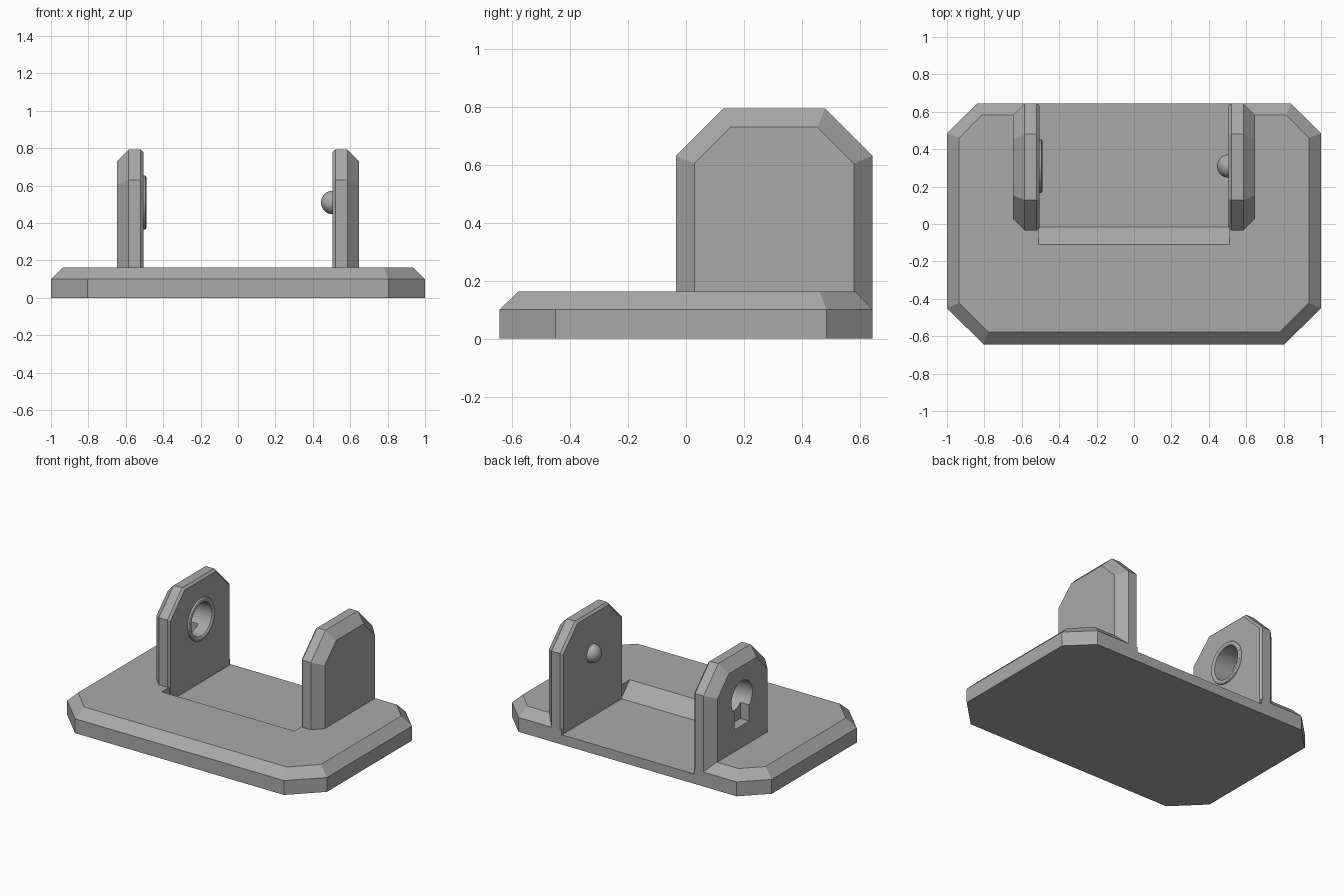
import bpy, bmesh, math
from mathutils import Matrix

old = bpy.data.objects.get("Cube")
if old:
    bpy.data.objects.remove(old, do_unlink=True)

grey = bpy.data.materials.new("plain grey")
grey.use_nodes = True
grey.diffuse_color = (0.4, 0.4, 0.4, 1)
grey.node_tree.nodes["Principled BSDF"].inputs["Base Color"].default_value = (0.4, 0.4, 0.4, 1)


def finish(name, bm):
    bmesh.ops.recalc_face_normals(bm, faces=bm.faces)
    mesh = bpy.data.meshes.new(name)
    bm.to_mesh(mesh)
    bm.free()
    mesh.materials.append(grey)
    obj = bpy.data.objects.new(name, mesh)
    bpy.context.collection.objects.link(obj)
    return obj


def loft(name, loops, closed=False):
    """Skin matching rings of points; cap both ends, or join last to first."""
    bm = bmesh.new()
    rings = [[bm.verts.new(p) for p in loop] for loop in loops]
    n = len(rings[0])
    pairs = list(zip(rings, rings[1:]))
    if closed:
        pairs.append((rings[-1], rings[0]))
    else:
        bm.faces.new(rings[0])
        bm.faces.new(rings[-1])
    for a, b in pairs:
        for i in range(n):
            j = (i + 1) % n
            bm.faces.new((a[i], a[j], b[j], b[i]))
    return finish(name, bm)


def cut(obj, cutter):
    cutter.hide_render = True
    mod = obj.modifiers.new("cut", "BOOLEAN")
    mod.operation = "DIFFERENCE"
    mod.solver = "EXACT"
    mod.object = cutter
    with bpy.context.temp_override(object=obj, active_object=obj, selected_objects=[obj]):
        bpy.ops.object.modifier_apply(modifier=mod.name)
    bpy.data.objects.remove(cutter, do_unlink=True)


def smooth(obj):
    bpy.ops.object.select_all(action="DESELECT")
    obj.select_set(True)
    bpy.context.view_layer.objects.active = obj
    bpy.ops.object.shade_smooth_by_angle(angle=math.radians(30))


# Base plate: eight-sided slab with a chamfered top edge
def outline(half, z):
    return [(x, y, z) for x, y in half] + [(-x, y, z) for x, y in reversed(half)]


foot = [(0.805, -0.643), (1, -0.45), (1, 0.485), (0.84, 0.643)]
crown = [(0.78, -0.577), (0.935, -0.423), (0.935, 0.46), (0.813, 0.583)]
base = loft("base_plate", [outline(foot, 0), outline(foot, 0.1), outline(crown, 0.163)])

# Sunken channel between the arms, open at the back with a sloped front
channel = [(-0.11, 0.163), (-0.015, 0.068), (0.8, 0.068), (0.8, 0.25), (-0.197, 0.25)]
cut(base, loft("channel_cutter", [[(x, y, z) for y, z in channel] for x in (-0.51, 0.51)]))

# Upright arms: clipped corners, wide outer chamfer, narrow inner chamfer
Y0, Y1, TOP, CLIP = -0.035, 0.643, 0.793, 0.163
MID, AXLE = 0.31, 0.51


def arm_ring(x, inset):
    slide = inset * math.tan(math.pi / 8)
    a, b = Y0 + inset, Y1 - inset
    shoulder = TOP - CLIP - slide
    k = CLIP + slide
    return [(x, a, 0.04), (x, a, shoulder), (x, Y0 + k, TOP - inset),
            (x, Y1 - k, TOP - inset), (x, b, shoulder), (x, b, 0.04)]


def arm(name, side):
    steps = [(0.505, 0.015), (0.52, 0), (0.585, 0), (0.648, 0.064)]
    return loft(name, [arm_ring(side * x, d) for x, d in steps])


left_arm = arm("left_arm", 1)
right_arm = arm("right_arm", -1)


# Circles around the axle line
def circle(x, r, n=48):
    return [(x, MID + r * math.cos(math.tau * i / n), AXLE + r * math.sin(math.tau * i / n))
            for i in range(n)]


# Keyhole: round hole right through, slot cut only from the outside
HOLE = 0.115
cut(right_arm, loft("hole_cutter", [circle(-0.8, HOLE), circle(-0.4, HOLE)]))
slot = [(MID - 0.08, 0.315), (MID + 0.08, 0.315), (MID + 0.08, AXLE), (MID - 0.08, AXLE)]
cut(right_arm, loft("slot_cutter", [[(x, y, z) for y, z in slot] for x in (-0.8, -0.58)]))
smooth(right_arm)

# Rounded lip around the hole on the inner face
lip = [(-0.53, 0.145), (-0.499, 0.145), (-0.494, 0.142), (-0.49, 0.134),
       (-0.49, 0.127), (-0.494, 0.119), (-0.499, HOLE), (-0.53, HOLE)]
smooth(loft("hole_lip", [circle(x, r) for x, r in lip], closed=True))

# Round peg on the inner face of the other arm
bm = bmesh.new()
bmesh.ops.create_uvsphere(bm, u_segments=32, v_segments=16, radius=0.063,
                          matrix=Matrix.Translation((0.507, MID, AXLE)))
smooth(finish("round_peg", bm))
